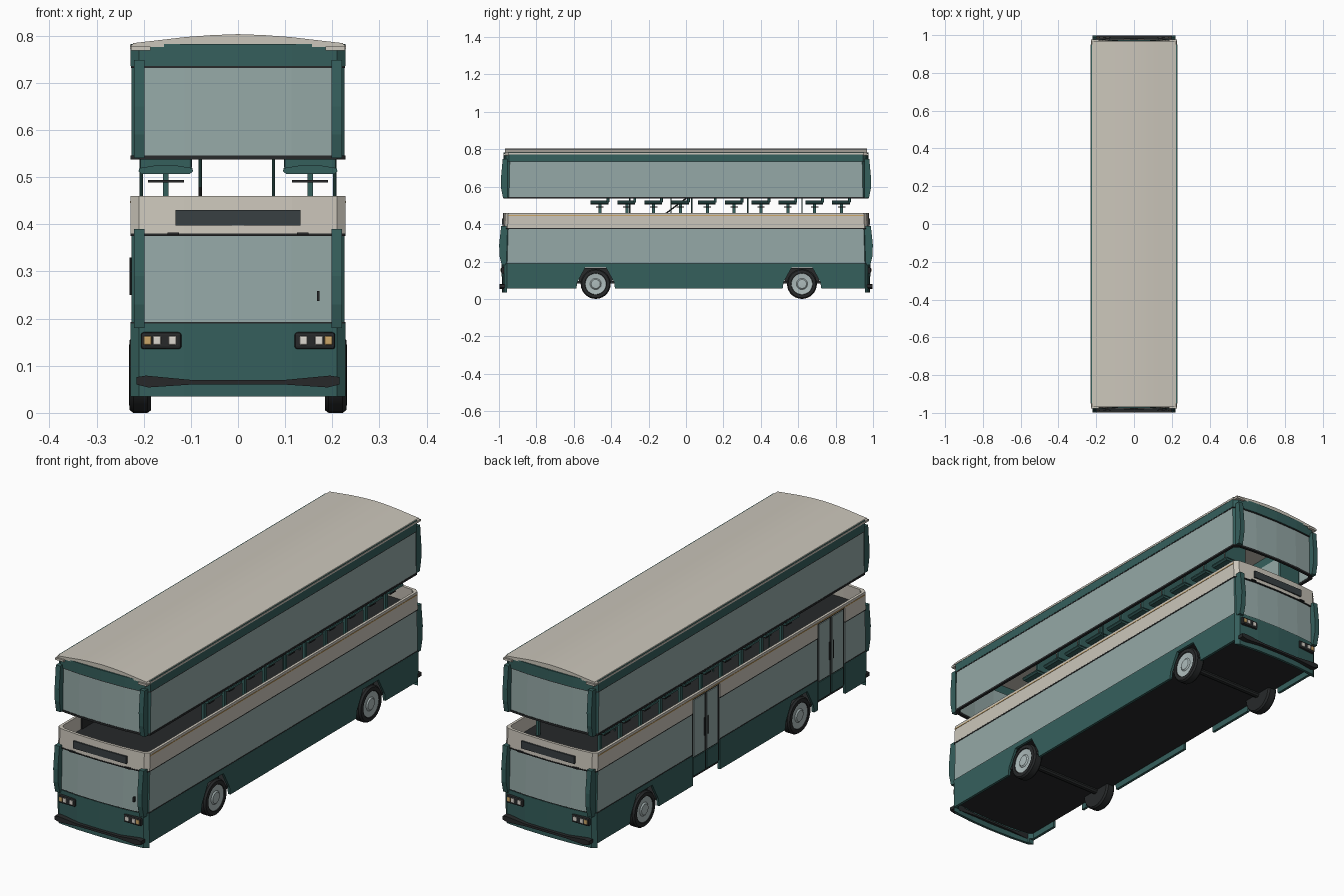
import bpy, bmesh, math
from mathutils import Vector

if "Cube" in bpy.data.objects:
    bpy.data.objects.remove(bpy.data.objects["Cube"])

def mat(name, r, g, b):
    m = bpy.data.materials.new(name)
    m.diffuse_color = (r, g, b, 1)
    m.use_nodes = True
    m.node_tree.nodes["Principled BSDF"].inputs["Base Color"].default_value = m.diffuse_color
    return m

GREEN = mat("dark_green", .036, .115, .108)
CREAM = mat("cream", .60, .565, .495)
GLASS = mat("window_glass", .30, .395, .385)
BLACK = mat("black_trim", .02, .022, .023)
SCREEN = mat("display_grey", .04, .05, .055)
HUB = mat("hub_grey", .42, .50, .50)
AMBER = mat("amber", .60, .38, .14)
LAMP = mat("lamp_white", .72, .68, .62)
W = .228

def finish(name, bm, *mats):
    bmesh.ops.recalc_face_normals(bm, faces=bm.faces[:])
    me = bpy.data.meshes.new(name)
    bm.to_mesh(me)
    bm.free()
    for m in mats:
        me.materials.append(m)
    ob = bpy.data.objects.new(name, me)
    bpy.context.collection.objects.link(ob)
    return ob

def smooth(ob, angle=35):
    bpy.ops.object.select_all(action='DESELECT')
    ob.select_set(True)
    bpy.context.view_layer.objects.active = ob
    bpy.ops.object.shade_smooth_by_angle(angle=math.radians(angle))

def box(name, x, y, z, m, bevel=0):
    """Box from ranges, given in any order"""
    bm = bmesh.new()
    bmesh.ops.create_cube(bm, size=1)
    for v in bm.verts:
        v.co = [(r[0] + r[1]) / 2 + c * abs(r[1] - r[0]) for r, c in zip((x, y, z), v.co)]
    if bevel:
        bmesh.ops.bevel(bm, geom=bm.edges[:], offset=bevel, segments=2, profile=.5, affect='EDGES')
    return finish(name, bm, m)

def prism(name, pts, axis, a, b, m):
    """Profile extruded along an axis"""
    place = {'x': lambda p, t: (t, p[0], p[1]), 'y': lambda p, t: (p[0], t, p[1]),
             'z': lambda p, t: (p[0], p[1], t)}[axis]
    bm = bmesh.new()
    lo, hi = [[bm.verts.new(place(p, t)) for p in pts] for t in (a, b)]
    bm.faces.new(lo)
    bm.faces.new(hi)
    n = len(pts)
    for i in range(n):
        bm.faces.new((lo[i], lo[(i + 1) % n], hi[(i + 1) % n], hi[i]))
    return finish(name, bm, m)

def outline(L, w):
    """Plan of the bus: straight sides, softly bowed ends"""
    q = [(w, L - .028), (w - .018, L - .012), (w * .5, L - .003), (0, L)]
    half = q + [(-x, y) for x, y in q[-2::-1]]
    return half + [(-x, -y) for x, y in half]

def ring(name, z0, z1, L0, L1, m, w=W, t=.012, posts=False):
    """Closed wall following the plan"""
    bm = bmesh.new()
    loops = [[bm.verts.new((x, y, z)) for x, y in outline(L - d, w - d)]
             for L, z, d in ((L0, z0, 0), (L1, z1, 0), (L1, z1, t), (L0, z0, t))]
    n = len(loops[0])
    for k in range(4):
        a, b = loops[k], loops[(k + 1) % 4]
        for i in range(n):
            f = bm.faces.new((a[i], a[(i + 1) % n], b[(i + 1) % n], b[i]))
            c = f.calc_center_median()
            if posts and abs(c.x) > .19 and abs(c.y) > .9:
                f.material_index = 1
    return finish(name, bm, m, GREEN)

def cut(ob, *cutters):
    for c in cutters:
        md = ob.modifiers.new("cut", 'BOOLEAN')
        md.operation, md.solver, md.object = 'DIFFERENCE', 'EXACT', c
        bpy.context.view_layer.objects.active = ob
        bpy.ops.object.modifier_apply(modifier=md.name)

def rod(name, p, q, r, m):
    p, q = Vector(p), Vector(q)
    bpy.ops.mesh.primitive_cylinder_add(vertices=10, radius=r, depth=(q - p).length, location=(p + q) / 2)
    ob = bpy.context.object
    ob.rotation_euler = (q - p).to_track_quat('Z', 'Y').to_euler()
    ob.name = name
    ob.data.materials.append(m)
    smooth(ob)

def lathe(name, prof, cx, cy, cz, side, m, n=28):
    """Profile of (radius, x offset) turned about the x axis"""
    bm = bmesh.new()
    rows = [[bm.verts.new((cx + side * o, cy + r * math.cos(2 * math.pi * i / n),
                           cz + r * math.sin(2 * math.pi * i / n))) for i in range(n)] for r, o in prof]
    for a, b in zip(rows, rows[1:]):
        for i in range(n):
            bm.faces.new((a[i], a[(i + 1) % n], b[(i + 1) % n], b[i]))
    bm.faces.new(rows[0])
    bm.faces.new(rows[-1])
    smooth(finish(name, bm, m))

# Body shells
WHEELS, DOORS = (-.483, .62), (-.71, .18)
skirt = ring("lower_skirt", .035, .19, .984, .986, GREEN)
lower_glass = ring("lower_windows", .19, .38, .984, .978, GLASS, w=.226, posts=True)
band = ring("middle_band", .38, .46, .982, .978, CREAM)
sills = [ring("window_trim", z, z + .005, .984, .984, BLACK, w=.2275) for z in (.188, .375)]
ring("upper_windows", .545, .735, .974, .970, GLASS, w=.226, posts=True)
ring("upper_window_sill", .537, .546, .976, .976, BLACK, w=.2275)
ring("upper_window_head", .731, .736, .973, .973, BLACK, w=.2272)
ring("roof_header", .735, .782, .975, .975, GREEN)

# Wheel arch, door and skirt cutouts
arch = [(-.112, .0), (-.098, .09), (-.055, .168), (.055, .168), (.098, .09), (.112, .0)]
arches = [prism("cutter", [(y + wy, z) for y, z in arch], 'x', -.4, .4, BLACK) for wy in WHEELS]
ways = [box("cutter", (-.4, -.19), (d - .097, d + .097), (0, .442), BLACK) for d in DOORS]
under = box("cutter", (-.4, .4), (-.956, .956), (0, .055), BLACK)
cut(skirt, under, *arches, *ways)
for o in (lower_glass, band, *sills):
    cut(o, *ways)
for c in arches + ways + [under]:
    bpy.data.objects.remove(c)

# Floors and roof
prism("chassis_floor", outline(.974, .218), 'z', .082, .095, BLACK)
prism("upper_floor", outline(.972, .218), 'z', .384, .394, BLACK)
arc = [(.228, .776), (.222, .784), (.17, .790), (.11, .797), (.055, .801), (0, .803)]
roof = arc + [(-x, z) for x, z in arc[-2::-1]]
smooth(prism("roof", roof, 'y', -.968, .968, CREAM))

# Folding doors on the left side
for d in DOORS:
    box("door_frame", (-.212, -.222), (d - .097, d + .097), (.095, .442), BLACK)
    for s in (-1, 1):
        c = d + s * .047
        box("door_glass", (-.219, -.226), (c - .039, c + .039), (.18, .435), GLASS)
        box("door_kick_panel", (-.219, -.226), (c - .042, c + .042), (.095, .175), GREEN)
        rod("door_handle", (-.227, d + s * .012, .25), (-.227, d + s * .012, .33), .003, BLACK)

# Wheels
for y in WHEELS:
    for s in (-1, 1):
        lathe("tyre", [(.05, 0), (.074, 0), (.08, .008), (.08, .038), (.074, .046), (.058, .047), (.054, .040)],
              s * .184, y, .08, s, BLACK)
        lathe("wheel_hub", [(.056, .03), (.056, .044), (.05, .043), (.03, .041), (.024, .046), (.012, .047)],
              s * .184, y, .08, s, HUB)
        box("wheel_housing", (s * .10, s * .18), (y - .09, y + .09), (.09, .165), BLACK)
    rod("axle", (-.19, y, .08), (.19, y, .08), .015, BLACK)

# Both ends: pillars, lamps, bumper, destination display
bump = [(.215, .06), (.215, .076), (.195, .079), (.10, .070), (-.10, .070), (-.195, .079),
        (-.215, .076), (-.215, .06), (-.19, .054), (-.10, .060), (.10, .060), (.19, .054)]
for e in (-1, 1):
    prism("bumper", bump, 'y', e * .96, e * .998, BLACK)
    box("destination_display", (-.132, .132), (e * .97, e * .984), (.397, .43), SCREEN)
    for s in (-1, 1):
        low = [(.955, .18), (.985, .18), (.997, .23), (.999, .29), (.988, .39), (.955, .39)]
        high = [(.955, .54), (.978, .54), (.988, .59), (.989, .65), (.98, .748), (.955, .748)]
        for nm, pr in (("lower_pillar", low), ("upper_pillar", high)):
            prism(nm, [(e * y, z) for y, z in pr], 'x', s * .198, s * .221, GREEN)
        box("headlight_housing", (s * .12, s * .206), (e * .955, e * .988), (.135, .171), BLACK, .006)
        for x, m in ((.192, AMBER), (.172, LAMP), (.139, LAMP)):
            box("headlight", (s * (x - .0085), s * (x + .0085)), (e * .98, e * .991), (.144, .163), m, .003)
        box("roof_corner_trim", (s * .185, s * .227), (e * .945, e * .976), (.768, .777), CREAM)
        box("wiper_mount", (s * .125, s * .15), (e * .97, e * .985), (.377, .382), BLACK)
box("screen_handle", (.167, .173), (-.975, -.988), (.237, .258), BLACK)

# Side stripes
for s in (-1, 1):
    box("amber_stripe", (s * .226, s * .2295), (-.95, .95), (.4445, .449), AMBER)
    box("roof_side_trim", (s * .224, s * .2295), (-.95, .95), (.772, .780), CREAM)

# Upper deck seats
cushion = [(-.058, .512), (-.05, .506), (.05, .506), (.058, .512), (.056, .519), (.02, .525), (-.02, .525), (-.056, .519)]
for i in range(10):
    y = -.46 + i * .1435
    for s in (-1, 1):
        x = s * .153
        prism("seat_cushion", [(x + a, z) for a, z in cushion], 'y', y - .05, y + .045, GREEN)
        box("seat_back", (x - .055, x + .055), (y + .035, y + .05), (.515, .64), GREEN, .005)
        box("seat_brace", (x - .038, x + .038), (y - .02, y + .02), (.489, .494), BLACK)
        box("seat_post", (x - .006, x + .006), (y - .008, y + .008), (.39, .51), GREEN)

# Grab poles and stair rail
for x, y in ((-.205, -.3), (-.08, -.08), (.075, .33), (-.08, .62), (.205, .03)):
    rod("grab_pole", (x, y, .39), (x, y, .78), .0035, GREEN)
rod("stair_rail", (-.08, -.13, .44), (-.08, .03, .56), .0035, BLACK)
